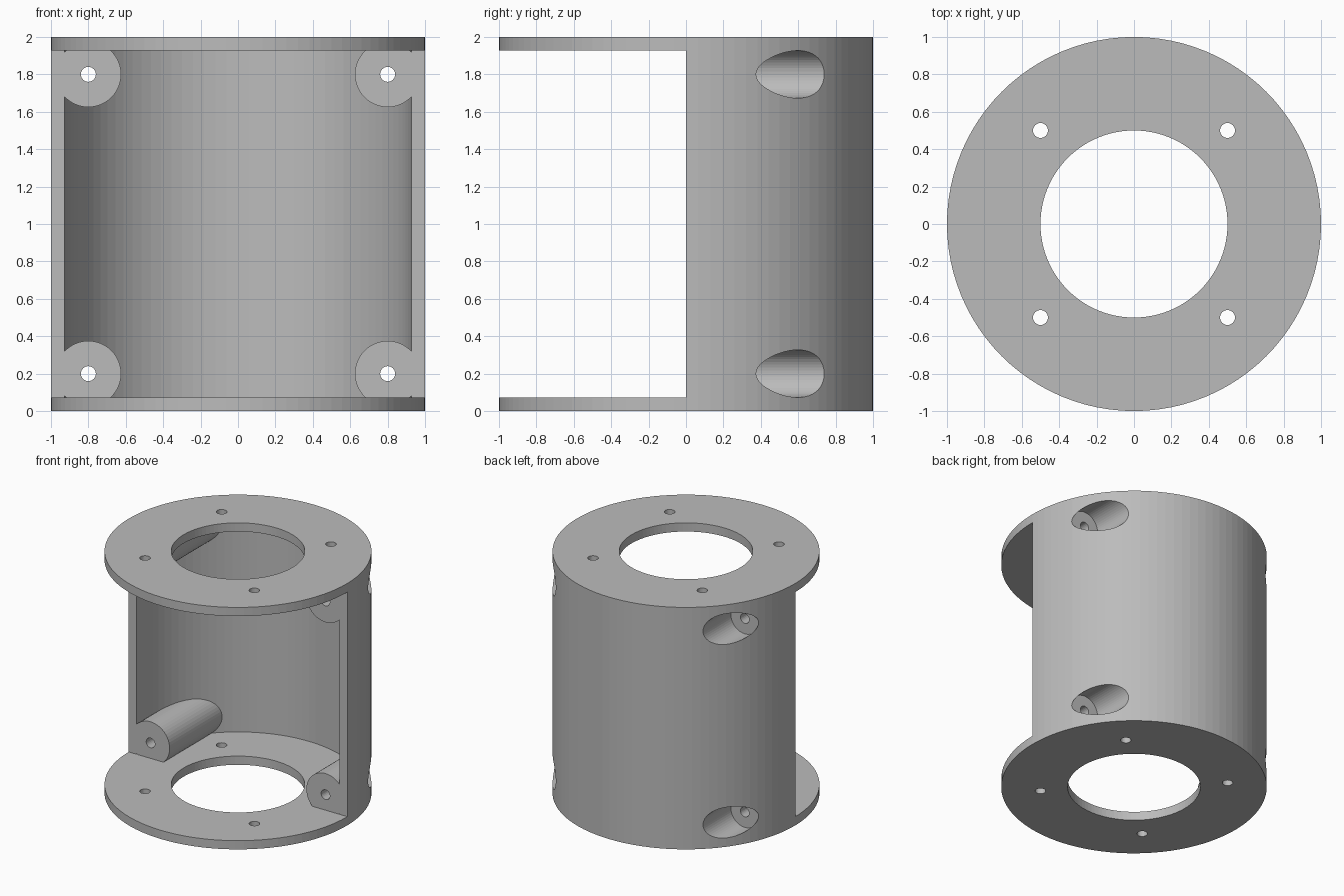
import bpy
import math
from mathutils import Matrix

cube = bpy.data.objects.get("Cube")
if cube:
    bpy.data.objects.remove(cube, do_unlink=True)

RADIUS, HEIGHT, WALL = 1.0, 2.0, 0.072
BOSS_X, BOSS_Z = 0.8, (0.2, 1.8)
CORNERS = [(s * BOSS_X, z) for s in (-1, 1) for z in BOSS_Z]

grey = bpy.data.materials.new("plain grey")
grey.use_nodes = True
colour = (0.5, 0.5, 0.5, 1)
grey.diffuse_color = colour
grey.node_tree.nodes["Principled BSDF"].inputs["Base Color"].default_value = colour


def upright(name, radius, low, high, x=0, y=0, sides=96):
    """Vertical cylinder between two heights."""
    bpy.ops.mesh.primitive_cylinder_add(vertices=sides, radius=radius, depth=high - low,
                                        location=(x, y, (low + high) / 2))
    ob = bpy.context.object
    ob.name = name
    ob.data.materials.append(grey)
    return ob


def lengthwise(name, radius, front, back, x, z, sides=48):
    """Cylinder running front to back."""
    ob = upright(name, radius, front, back, sides=sides)
    ob.matrix_world = (Matrix.Translation((x, (front + back) / 2, z))
                       @ Matrix.Rotation(math.pi / 2, 4, "X"))
    return ob


def combine(target, tool, operation):
    """Apply a boolean and discard the tool."""
    bpy.context.view_layer.update()
    mod = target.modifiers.new("boolean", "BOOLEAN")
    mod.operation = operation
    mod.solver = "EXACT"
    mod.object = tool
    with bpy.context.temp_override(object=target, active_object=target,
                                   selected_objects=[target]):
        bpy.ops.object.modifier_apply(modifier=mod.name)
    bpy.data.objects.remove(tool, do_unlink=True)


# Hollow drum with end plates
housing = upright("housing", RADIUS, 0, HEIGHT)
combine(housing, upright("cavity", RADIUS - WALL, WALL, HEIGHT - WALL), "DIFFERENCE")

# Screw bosses, trimmed to stay inside the wall
for x, z in CORNERS:
    boss = lengthwise("boss", 0.175, -0.2, 0.95, x, z)
    combine(boss, upright("trim", RADIUS - WALL / 2, -0.5, HEIGHT + 0.5), "INTERSECT")
    combine(housing, boss, "UNION")

# Open front half between the plates
bpy.ops.mesh.primitive_cube_add(size=1, location=(0, -1, HEIGHT / 2))
opening = bpy.context.object
opening.scale = (3, 2, HEIGHT - 2 * WALL)
combine(housing, opening, "DIFFERENCE")

# Counterbores from the back, with screw holes through the bosses
for x, z in CORNERS:
    combine(housing, lengthwise("counterbore", 0.127, 0.375, 1.3, x, z), "DIFFERENCE")
    combine(housing, lengthwise("screw_hole", 0.04, -0.3, 0.6, x, z, 24), "DIFFERENCE")

# Central bore and mounting holes through both plates
combine(housing, upright("bore", 0.5, -0.2, HEIGHT + 0.2), "DIFFERENCE")
for x in (-0.5, 0.5):
    for y in (-0.5, 0.5):
        combine(housing, upright("mount_hole", 0.04, -0.2, HEIGHT + 0.2, x, y, 24),
                "DIFFERENCE")

# One colour throughout, flat facets
housing.data.materials.clear()
housing.data.materials.append(grey)
for face in housing.data.polygons:
    face.material_index = 0
    face.use_smooth = False
